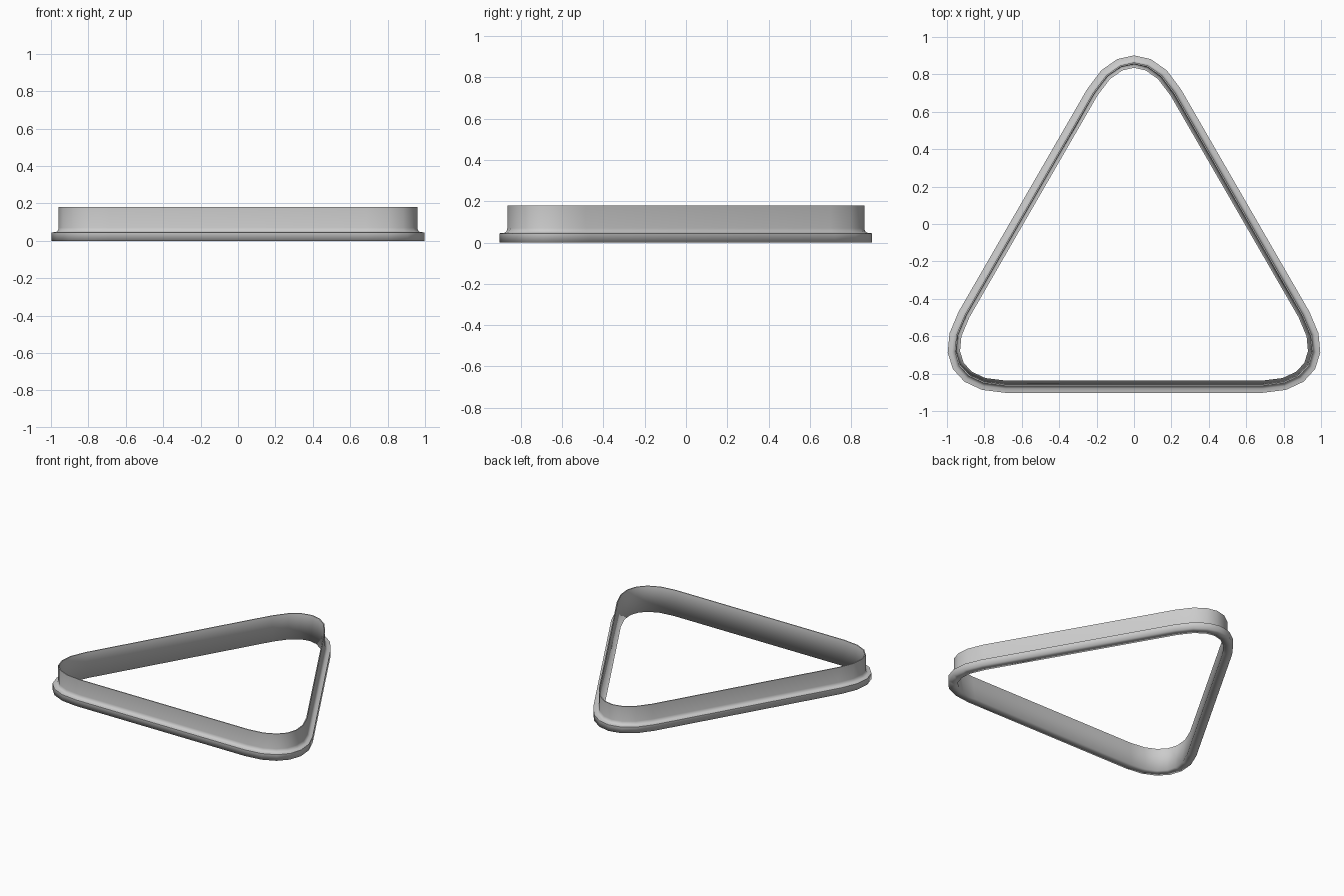
import bpy, bmesh, math
from mathutils import Vector

if "Cube" in bpy.data.objects:
    bpy.data.objects.remove(bpy.data.objects["Cube"])

# Outline: equilateral triangle with bezier-rounded corners, counter-clockwise
HALF, BASE_Y, CUT, SEG = 1.188, -0.9025, 0.5, 6
K = 0.5523
corners = [Vector((HALF, BASE_Y)),
           Vector((0, BASE_Y + HALF * math.sqrt(3))),
           Vector((-HALF, BASE_Y))]


def outline():
    pts = []
    for i, c in enumerate(corners):
        d_in = (corners[i - 1] - c).normalized()
        d_out = (corners[(i + 1) % 3] - c).normalized()
        p0, p3 = c + d_in * CUT, c + d_out * CUT
        p1, p2 = p0.lerp(c, K), p3.lerp(c, K)
        for k in range(SEG + 1):
            t = k / SEG
            u = 1 - t
            pts.append(u**3 * p0 + 3*u*u*t * p1 + 3*u*t*t * p2 + t**3 * p3)
    return pts


def inward_mitres(pts):
    result = []
    for i, p in enumerate(pts):
        a = (p - pts[i - 1]).normalized()
        b = (pts[(i + 1) % len(pts)] - p).normalized()
        na, nb = Vector((-a.y, a.x)), Vector((-b.y, b.x))
        result.append((na + nb) / (1 + na.dot(nb)))
    return result


# Cross-section: (inward offset, height): foot flange, fillet, thin wall, sloped inside
profile = [(0, 0), (0, 0.045), (0.022, 0.047), (0.033, 0.055), (0.037, 0.07),
           (0.037, 0.18), (0.044, 0.18), (0.065, 0)]
sharp_rings = {1, 5, 6}

# Sweep the section round the outline
pts = outline()
mitres = inward_mitres(pts)
bm = bmesh.new()
rings = []
for off, z in profile:
    rings.append([bm.verts.new((p.x + m.x * off, p.y + m.y * off, z))
                  for p, m in zip(pts, mitres)])
n = len(pts)
for j, lower in enumerate(rings):
    upper = rings[(j + 1) % len(rings)]
    for i in range(n):
        f = bm.faces.new((lower[i], lower[(i + 1) % n], upper[(i + 1) % n], upper[i]))
        f.smooth = True
for j in sharp_rings:
    for i in range(n):
        e = bm.edges.get((rings[j][i], rings[j][(i + 1) % n]))
        e.smooth = False
bmesh.ops.recalc_face_normals(bm, faces=bm.faces)
mesh = bpy.data.meshes.new("triangle_frame")
bm.to_mesh(mesh)
bm.free()
frame = bpy.data.objects.new("triangle_frame", mesh)
bpy.context.collection.objects.link(frame)
